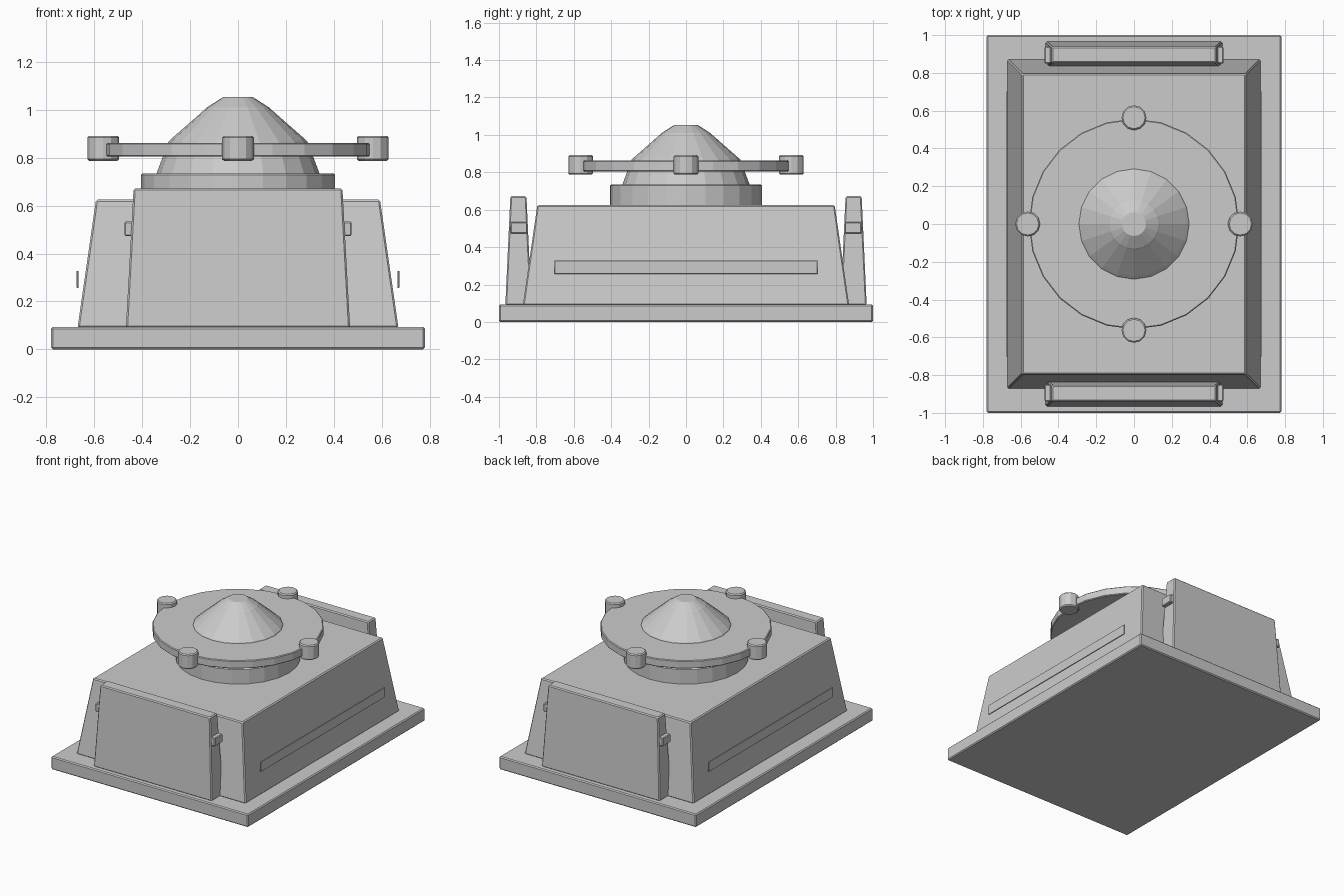
import bpy, bmesh
from math import cos, sin, pi

if "Cube" in bpy.data.objects:
    bpy.data.objects.remove(bpy.data.objects["Cube"])


def finish(name, bm, bevel):
    bmesh.ops.recalc_face_normals(bm, faces=bm.faces)
    mesh = bpy.data.meshes.new(name)
    bm.to_mesh(mesh)
    bm.free()
    obj = bpy.data.objects.new(name, mesh)
    bpy.context.collection.objects.link(obj)
    if bevel:
        mod = obj.modifiers.new("soft_edges", 'BEVEL')
        mod.width = bevel
        mod.segments = 1
        mod.limit_method = 'ANGLE'
        mod.angle_limit = 0.7
    return obj


def block(name, centre, bottom, top, z0, z1, bevel=0.007):
    """Box with half sizes 'bottom' at z0 tapering to 'top' at z1."""
    bm = bmesh.new()
    bmesh.ops.create_cube(bm, size=2)
    for v in bm.verts:
        hx, hy = top if v.co.z > 0 else bottom
        v.co = (centre[0] + v.co.x * hx, centre[1] + v.co.y * hy,
                z1 if v.co.z > 0 else z0)
    return finish(name, bm, bevel)


def turned(name, centre, profile, sides, bevel=0.0):
    """Closed faceted solid from (radius, z) rings."""
    bm = bmesh.new()
    rings = [[bm.verts.new((centre[0] + r * cos(2 * pi * i / sides),
                            centre[1] + r * sin(2 * pi * i / sides), z))
              for i in range(sides)] for r, z in profile]
    for a, b in zip(rings, rings[1:]):
        for i in range(sides):
            j = (i + 1) % sides
            bm.faces.new((a[i], a[j], b[j], b[i]))
    bm.faces.new(rings[0][::-1])
    bm.faces.new(rings[-1])
    return finish(name, bm, bevel)


# Base plate and tapered body
block("base_plate", (0, 0), (0.78, 1.0), (0.78, 1.0), 0, 0.093)
block("body", (0, 0), (0.67, 0.872), (0.593, 0.795), 0.09, 0.625)

for s, end in ((-1, "front"), (1, "back")):
    # End panels with side clips
    block(end + "_panel", (0, s * 0.896), (0.468, 0.07), (0.436, 0.043), 0.09, 0.672)
    for t, side in ((-1, "left"), (1, "right")):
        block(f"{end}_{side}_clip", (t * 0.452, s * 0.894),
              (0.022, 0.045), (0.022, 0.045), 0.473, 0.533, 0.005)

# Thin side strips
for t, side in ((-1, "left"), (1, "right")):
    block(side + "_strip", (t * 0.67, 0), (0.004, 0.703), (0.004, 0.703), 0.256, 0.328, 0.002)

# Turntable collar, disc and stepped dome
turned("collar", (0, 0), [(0.405, 0.61), (0.405, 0.735)], 24, 0.006)
turned("dome", (0, 0), [(0.342, 0.73), (0.29, 0.868), (0.275, 0.882),
                        (0.137, 1.003), (0.13, 1.01), (0.063, 1.053)], 20)
turned("disc", (0, 0), [(0.557, 0.805), (0.557, 0.862)], 24, 0.005)

# Four knobs around the disc rim
for i, side in enumerate(("right", "back", "left", "front")):
    a = i * pi / 2
    turned(side + "_knob", (0.563 * cos(a), 0.563 * sin(a)),
           [(0.066, 0.787), (0.066, 0.892)], 12, 0.007)
